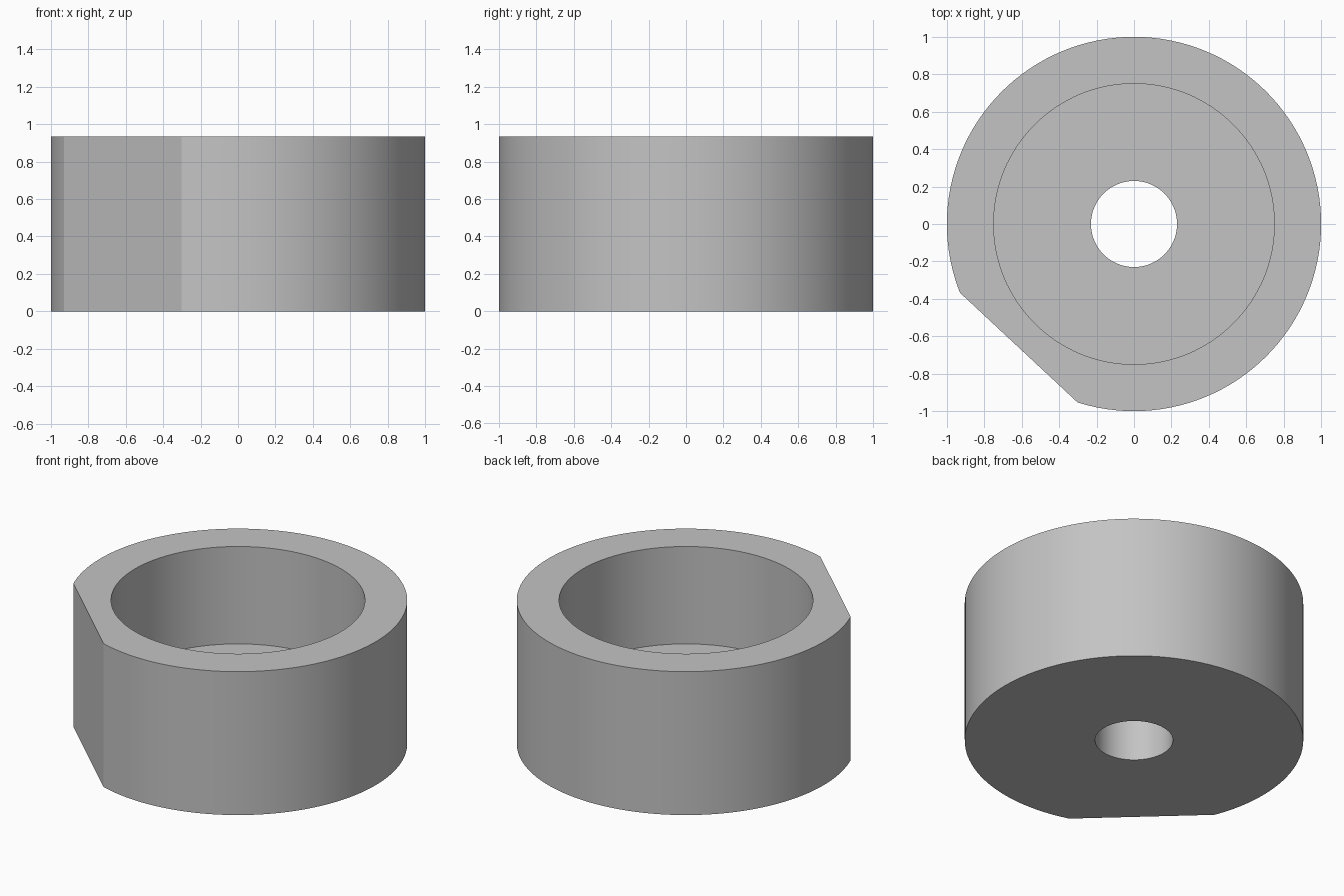
import bpy, bmesh, math
from mathutils import Vector, Matrix

cube = bpy.data.objects.get("Cube")
if cube:
    bpy.data.objects.remove(cube, do_unlink=True)

OUTER, BORE, HOLE = 1.0, 0.75, 0.23
HEIGHT, FLOOR = 0.935, 0.30
FLAT_ANGLE, FLAT_DIST = math.radians(227), 0.903
SEGMENTS = 128

# Plain grey material
grey = bpy.data.materials.new("plain_grey")
grey.use_nodes = True
colour = (0.55, 0.55, 0.55, 1)
grey.diffuse_color = colour
grey.node_tree.nodes["Principled BSDF"].inputs["Base Color"].default_value = colour

# Revolve the closed wall section: outside, rim, cavity, floor, through hole
profile = [(OUTER, 0), (OUTER, HEIGHT), (BORE, HEIGHT),
           (BORE, FLOOR), (HOLE, FLOOR), (HOLE, 0)]
bm = bmesh.new()
verts = [bm.verts.new((r, 0, z)) for r, z in profile]
edges = [bm.edges.new((verts[i - 1], verts[i])) for i in range(len(verts))]
bmesh.ops.spin(bm, geom=verts + edges, cent=(0, 0, 0), axis=(0, 0, 1),
               angle=math.tau, steps=SEGMENTS)
bmesh.ops.remove_doubles(bm, verts=bm.verts, dist=1e-4)

# Slice the flat off the outer wall and close it
normal = Vector((math.cos(FLAT_ANGLE), math.sin(FLAT_ANGLE), 0))
cut = bmesh.ops.bisect_plane(bm, geom=bm.verts[:] + bm.edges[:] + bm.faces[:],
                             plane_co=normal * FLAT_DIST, plane_no=normal,
                             clear_outer=True)
border = [e for e in cut["geom_cut"] if isinstance(e, bmesh.types.BMEdge)]
bmesh.ops.holes_fill(bm, edges=border, sides=0)
bmesh.ops.recalc_face_normals(bm, faces=bm.faces)

mesh = bpy.data.meshes.new("cup_body")
bm.to_mesh(mesh)
bm.free()
mesh.materials.append(grey)
body = bpy.data.objects.new("cup_body", mesh)
bpy.context.collection.objects.link(body)

# Smooth round walls, crisp rims
bpy.ops.object.select_all(action="DESELECT")
body.select_set(True)
bpy.context.view_layer.objects.active = body
bpy.ops.object.shade_smooth_by_angle(angle=math.radians(20))
